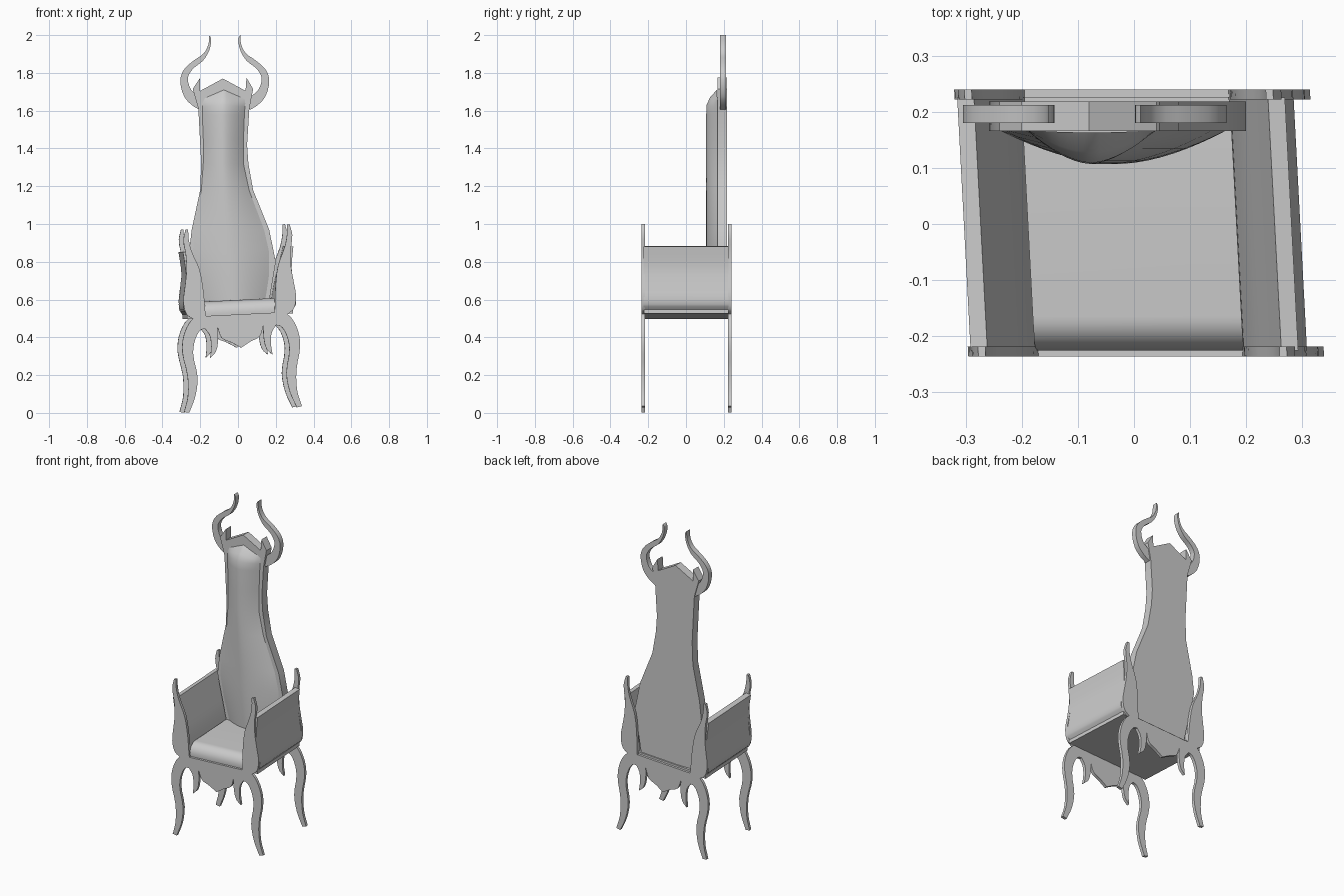
import bpy
import bmesh
import math
from mathutils import Vector

cube = bpy.data.objects.get("Cube")
if cube:
    bpy.data.objects.remove(cube, do_unlink=True)


def finish(name, bm, angle=35):
    bmesh.ops.recalc_face_normals(bm, faces=bm.faces)
    mesh = bpy.data.meshes.new(name)
    bm.to_mesh(mesh)
    bm.free()
    obj = bpy.data.objects.new(name, mesh)
    bpy.context.collection.objects.link(obj)
    bpy.ops.object.select_all(action="DESELECT")
    obj.select_set(True)
    bpy.context.view_layer.objects.active = obj
    bpy.ops.object.shade_smooth_by_angle(angle=math.radians(angle))
    return obj


def smooth_outline(points, steps=3, corner=55):
    """Round a closed outline, leaving sharp turns as corners."""
    pts = [Vector(p) for p in points]
    n = len(pts)
    tangents = []
    for i in range(n):
        a, b = pts[i] - pts[i - 1], pts[(i + 1) % n] - pts[i]
        sharp = a.angle(b) > math.radians(corner)
        tangents.append(None if sharp else (a.normalized() + b.normalized()) / 2)
    out = []
    for i in range(n):
        j = (i + 1) % n
        p, q = pts[i], pts[j]
        size = (q - p).length
        chord = (q - p).normalized()
        m = (tangents[i] or chord) * size
        k = (tangents[j] or chord) * size
        for s in range(steps):
            t = s / steps
            out.append(p * (2*t**3 - 3*t**2 + 1) + m * (t**3 - 2*t**2 + t)
                       + q * (3*t**2 - 2*t**3) + k * (t**3 - t**2))
    return out


def skew(bm):
    """The hand-built lower body leans a little."""
    for v in bm.verts:
        x, y, z = v.co
        v.co = (x + 0.012 - 0.053 * (y + 0.23) - 0.03 * (z - 0.5), y, z + 0.05 * x)


def prism(name, outline, start, end, axis="y", lean=False):
    """Extrude an (x, z) outline along y, or a (y, z) outline along x."""
    bm = bmesh.new()
    rings = []
    for d in (start, end):
        rings.append([bm.verts.new((u, d, w) if axis == "y" else (d, u, w))
                      for u, w in outline])
    n = len(outline)
    for ring in rings:
        bm.faces.new(ring)
    for i in range(n):
        j = (i + 1) % n
        bm.faces.new((rings[0][i], rings[0][j], rings[1][j], rings[1][i]))
    if lean:
        skew(bm)
    return finish(name, bm)


def mirrored(points, centre=0):
    return [(2 * centre - x, z) for x, z in points]


# Front and back frames: post horns, curved legs, spikes and apron
frame_half = [
    (0, .522), (.182, .522), (.185, .56), (.19, .65), (.208, .77), (.247, .87),
    (.26, .93), (.262, .985), (.275, .985), (.288, .93), (.278, .85), (.277, .76),
    (.288, .68), (.298, .6), (.283, .535), (.25, .51), (.27, .49), (.303, .42),
    (.312, .34), (.288, .21), (.29, .1), (.312, .02), (.285, .015), (.25, .1),
    (.235, .2), (.255, .33), (.238, .41), (.21, .45), (.188, .455), (.165, .42),
    (.158, .36), (.165, .3), (.135, .33), (.12, .4), (.122, .46), (.1, .4),
    (.05, .375), (0, .345)]
frame = smooth_outline(frame_half + mirrored(frame_half[1:-1])[::-1])
prism("front_frame", frame, -.236, -.218, lean=True)
prism("back_frame", frame, .222, .24, lean=True)

# Arm panels
arm = smooth_outline([
    (.292, .865), (.262, .87), (.232, .76), (.205, .66), (.182, .54),
    (.275, .53), (.297, .56), (.29, .65), (.28, .75)])
for side, points in (("left", arm), ("right", mirrored(arm))):
    prism(side + "_arm", points, -.225, .225, lean=True)

# Seat board and cushion with a rounded front
prism("seat_board", [(-.222, .512), (.226, .512), (.226, .534), (-.222, .534)],
      -.28, .28, "x", lean=True)
nose = [(-.165 - .06 * math.sin(a), .535 + .063 * math.cos(a))
        for a in (math.pi / 2 * i / 8 for i in range(9))]
prism("seat_cushion", nose + [(-.225, .53), (.21, .53), (.21, .598)],
      -.186, .186, "x", lean=True)

# Tall back board with a pointed crown
prism("back_board", [
    (-.08, 1.77), (.04, 1.705), (.045, 1.775), (.08, 1.715), (.06, 1.61),
    (.048, 1.42), (.055, 1.32), (.08, 1.18), (.165, .97), (.2, .8), (.155, .53),
    (-.185, .53), (-.258, .86), (-.245, .97), (-.2, 1.18), (-.195, 1.32),
    (-.2, 1.42), (-.21, 1.61), (-.24, 1.715), (-.2, 1.775), (-.2, 1.705)],
    .166, .218)

# Bulging back cushion: height, left edge, right edge, bulge, drop at the sides
rows = [(.56, -.17, .14, .055, 0), (.72, -.215, .165, .06, 0),
        (.86, -.24, .165, .06, 0), (.97, -.23, .14, .06, 0),
        (1.18, -.195, .06, .06, 0), (1.32, -.185, .03, .06, 0),
        (1.45, -.185, .03, .06, 0), (1.58, -.19, .035, .06, 0),
        (1.63, -.19, .038, .058, .01), (1.67, -.19, .04, .04, .03),
        (1.71, -.19, .04, .004, .05)]
bm = bmesh.new()
grid = []
for z, left, right, bulge, drop in rows:
    line = []
    for i in range(17):
        u = i / 8 - 1
        x = (left + right) / 2 + u * (right - left) / 2
        line.append(bm.verts.new((x, .167 - bulge * (1 - abs(u) ** 1.7),
                                  z - drop * abs(u))))
    grid.append(line)
for low, high in zip(grid, grid[1:]):
    for i in range(16):
        bm.faces.new((low[i], low[i + 1], high[i + 1], high[i]))
bm.faces.new(grid[0])
finish("back_cushion", bm, 50)

# Pair of crown horns
horn = smooth_outline([
    (.012, 2), (.017, 1.95), (.04, 1.905), (.095, 1.865), (.148, 1.815),
    (.165, 1.765), (.145, 1.675), (.105, 1.63), (.065, 1.605), (.045, 1.63),
    (.07, 1.675), (.108, 1.71), (.125, 1.775), (.1, 1.82), (.045, 1.865),
    (.012, 1.92), (.003, 1.985)])
prism("left_crown_horn", horn, .18, .212)
prism("right_crown_horn", mirrored(horn, -.07), .18, .212)
